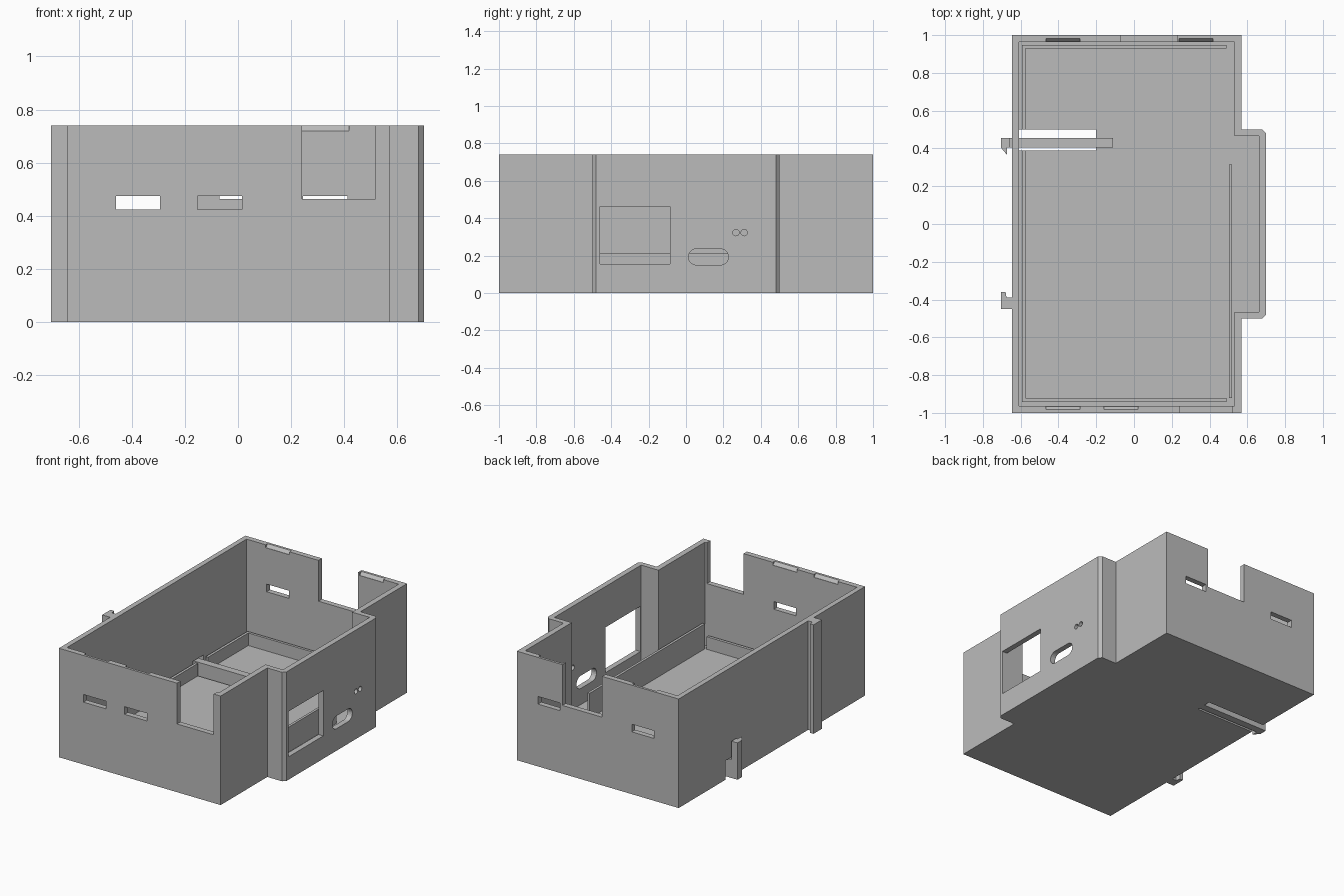
import bpy, bmesh, math
from mathutils import Vector

if "Cube" in bpy.data.objects:
    bpy.data.objects.remove(bpy.data.objects["Cube"])

grey = bpy.data.materials.new("housing grey")
grey.diffuse_color = (0.5, 0.5, 0.5, 1)
grey.use_nodes = True
grey.node_tree.nodes["Principled BSDF"].inputs["Base Color"].default_value = grey.diffuse_color
H, FLOOR, RAIL = 0.74, 0.04, 0.125


def prism(name, pts, a, b, axis="z"):
    """Extrude a 2D profile from a to b along an axis."""
    place = {"z": lambda p: (p[0], p[1], a),
             "y": lambda p: (p[0], a, p[1]),
             "x": lambda p: (a, p[0], p[1])}[axis]
    step = Vector([(b - a) if c == axis else 0 for c in "xyz"])
    bm = bmesh.new()
    face = bm.faces.new([bm.verts.new(place(p)) for p in pts])
    ext = bmesh.ops.extrude_face_region(bm, geom=[face])
    bmesh.ops.translate(bm, vec=step,
                        verts=[v for v in ext["geom"] if isinstance(v, bmesh.types.BMVert)])
    bmesh.ops.recalc_face_normals(bm, faces=bm.faces)
    mesh = bpy.data.meshes.new(name)
    bm.to_mesh(mesh)
    bm.free()
    mesh.materials.append(grey)
    ob = bpy.data.objects.new(name, mesh)
    bpy.context.collection.objects.link(ob)
    return ob


def box(name, x0, x1, y0, y1, z0, z1):
    return prism(name, [(x0, y0), (x1, y0), (x1, y1), (x0, y1)], z0, z1)


def cut(target, cutter):
    mod = target.modifiers.new("cut", "BOOLEAN")
    mod.operation, mod.solver, mod.object = "DIFFERENCE", "EXACT", cutter
    bpy.context.view_layer.objects.active = target
    bpy.ops.object.modifier_apply(modifier=mod.name)
    bpy.data.objects.remove(cutter)


def stadium(cy, cz, half, r, n=12):
    """Rounded slot outline; half = 0 gives a circle."""
    pts = []
    for side, start in ((1, -math.pi / 2), (-1, math.pi / 2)):
        for i in range(n + 1 if half else n):
            t = start + math.pi * i / n
            pts.append((cy + side * half + r * math.cos(t), cz + r * math.sin(t)))
    return pts


# Housing shell with side bay and hollow interior
shell = prism("housing_shell", [
    (-0.645, -1), (0.57, -1), (0.57, -0.5), (0.68, -0.5), (0.70, -0.48),
    (0.70, 0.48), (0.68, 0.5), (0.57, 0.5), (0.57, 1), (-0.645, 1)], 0, H)
cut(shell, prism("cavity", [
    (-0.61, -0.963), (0.532, -0.963), (0.532, -0.465), (0.663, -0.465),
    (0.663, 0.465), (0.532, 0.465), (0.532, 0.963), (-0.61, 0.963)], FLOOR, 1))

# Open notches in the front and back walls
cut(shell, box("front_notch", 0.242, 0.518, -1.1, -0.9, 0.463, 1))
cut(shell, box("back_notch", -0.07, 0.228, 0.9, 1.1, 0.463, 1))

# Snap slots with a sloped lead-in above each one
for side, starts in ((-1, (-0.46, -0.152)), (1, (-0.46, 0.245))):
    for x in starts:
        ys = sorted((side * 0.9, side * 1.1))
        cut(shell, box("snap_slot", x, x + 0.167, *ys, 0.423, 0.475))
        cut(shell, prism("lead_in", [
            (side * 0.95, 0.72), (side * 0.965, 0.72), (side * 0.983, H),
            (side * 0.983, 0.8), (side * 0.95, 0.8)], x - 0.006, x + 0.174, "x"))

# Side bay openings: window, rounded port, two small holes
cut(shell, box("window", 0.6, 0.8, -0.46, -0.085, 0.155, 0.463))
cut(shell, prism("port", stadium(0.12, 0.193, 0.064, 0.043), 0.6, 0.8, "x"))
for y in (0.267, 0.311):
    cut(shell, prism("light_hole", stadium(y, 0.323, 0, 0.017), 0.6, 0.8, "x"))

# Floor slot for the spring latch, continuing out through the left wall
cut(shell, box("latch_slot", -0.8, -0.20, 0.39, 0.50, -0.1, 0.13))

# Low rails on the floor
box("back_rail", -0.592, 0.49, 0.93, 0.948, FLOOR, RAIL)
box("front_rail", -0.592, 0.49, -0.942, -0.922, FLOOR, RAIL)
box("left_rail_long", -0.592, -0.574, -0.922, 0.39, FLOOR, RAIL)
box("left_rail_short", -0.592, -0.574, 0.50, 0.93, FLOOR, RAIL)
box("right_rail", 0.503, 0.52, -0.92, 0.315, FLOOR, 0.21)

# Spring latch arm and its hooked head
prism("latch_arm", [(-0.66, 0), (-0.2, 0), (-0.2, FLOOR), (-0.11, FLOOR),
                    (-0.11, RAIL), (-0.66, RAIL)], 0.405, 0.455, "y")
prism("latch_head", [(-0.705, 0.455), (-0.66, 0.455), (-0.66, 0.405),
                     (-0.672, 0.405), (-0.672, 0.365), (-0.705, 0.405)], 0, 0.25)

# Fixed full-height mounting hook on the left wall
prism("fixed_hook", [(-0.705, -0.45), (-0.645, -0.45), (-0.645, -0.39),
                     (-0.675, -0.39), (-0.68, -0.36), (-0.705, -0.36)], 0, H)
